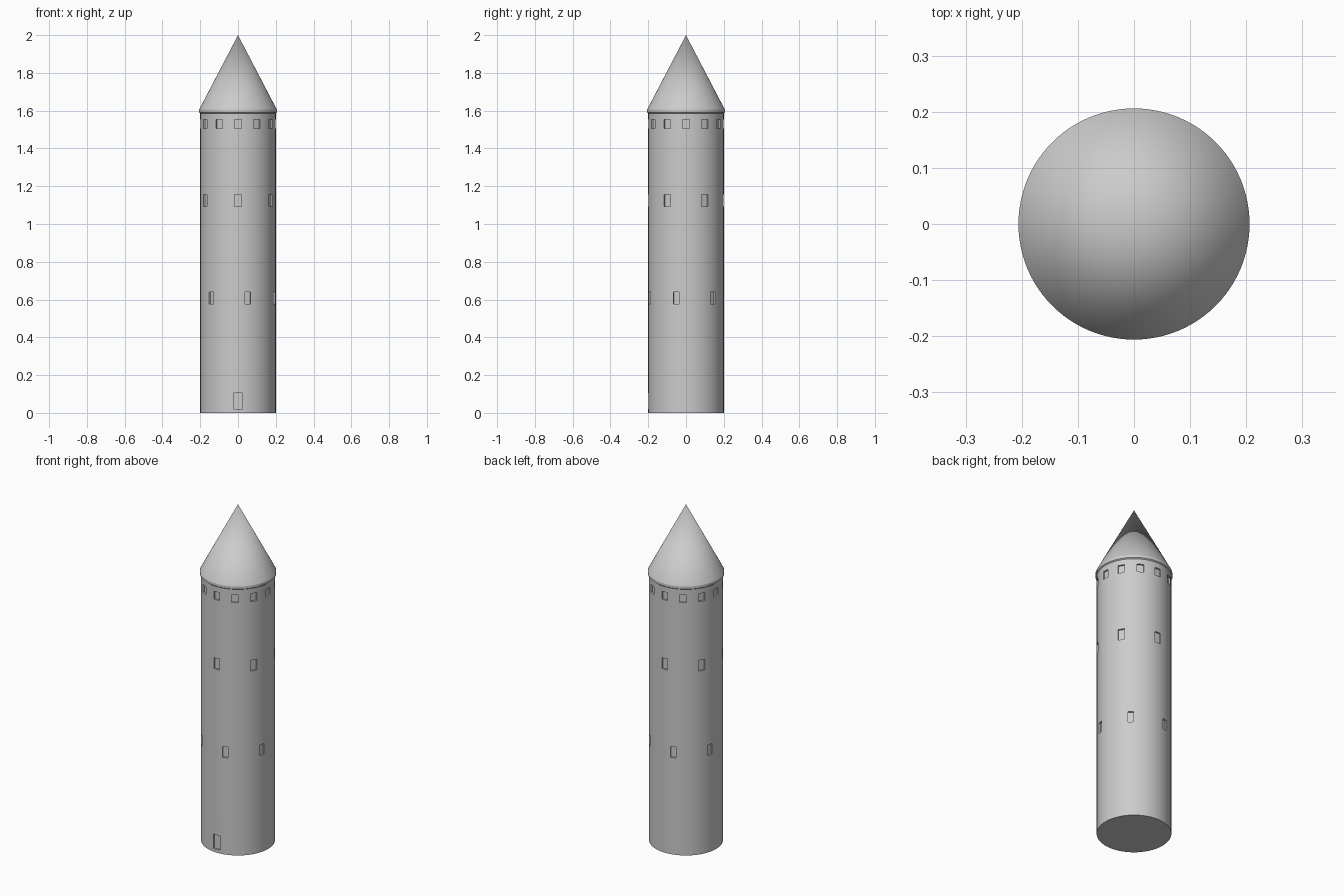
import bpy, bmesh, math
from mathutils import Matrix

if "Cube" in bpy.data.objects:
    bpy.data.objects.remove(bpy.data.objects["Cube"])

SIDES = 96
R = 0.2
DEPTH = 0.01

stone = bpy.data.materials.new("light grey stone")
stone.diffuse_color = (0.6, 0.6, 0.6, 1)
stone.use_nodes = True
stone.node_tree.nodes["Principled BSDF"].inputs["Base Color"].default_value = stone.diffuse_color


def add_object(name, bm):
    mesh = bpy.data.meshes.new(name)
    bmesh.ops.recalc_face_normals(bm, faces=bm.faces[:])
    bm.to_mesh(mesh)
    bm.free()
    mesh.materials.append(stone)
    obj = bpy.data.objects.new(name, mesh)
    bpy.context.collection.objects.link(obj)
    return obj


def lathe(name, profile):
    """Spin an (r, z) profile that starts and ends on the axis."""
    bm = bmesh.new()
    verts = [bm.verts.new((r, 0, z)) for r, z in profile]
    edges = [bm.edges.new(p) for p in zip(verts, verts[1:])]
    bmesh.ops.spin(bm, geom=verts + edges, cent=(0, 0, 0), axis=(0, 0, 1),
                   angle=2 * math.pi, steps=SIDES, use_merge=True)
    bmesh.ops.remove_doubles(bm, verts=bm.verts[:], dist=1e-5)
    return add_object(name, bm)


def smooth(obj):
    bpy.ops.object.select_all(action='DESELECT')
    obj.select_set(True)
    bpy.context.view_layer.objects.active = obj
    bpy.ops.object.shade_smooth_by_angle(angle=math.radians(25))


# Round tower shaft and conical roof with a thin rim
tower = lathe("tower_wall", [(0, 0), (R, 0), (R, 1.59), (0, 1.59)])
roof = lathe("roof", [(0, 1.585), (0.2, 1.585), (0.206, 1.59),
                      (0.206, 1.605), (0, 2.0)])

# Openings: count, angle of first from the front, width, bottom, top
ROWS = [
    (1, 0, 0.046, 0.02, 0.105),     # door
    (6, 15, 0.032, 0.577, 0.641),   # lower windows
    (6, 0, 0.038, 1.092, 1.157),    # middle windows
    (12, 0, 0.038, 1.506, 1.553),   # top windows
]
bm = bmesh.new()
for count, start, width, low, high in ROWS:
    for i in range(count):
        turn = Matrix.Rotation(math.radians(start + 360 * i / count), 4, 'Z')
        place = Matrix.Translation((0, -(R - DEPTH + 0.025), (low + high) / 2))
        size = Matrix.Diagonal((width, 0.05, high - low, 1))
        bmesh.ops.create_cube(bm, size=1, matrix=turn @ place @ size)
cutter = add_object("opening_cutter", bm)
cutter.hide_render = True

# Sink the door and windows into the wall
cut = tower.modifiers.new("openings", 'BOOLEAN')
cut.operation = 'DIFFERENCE'
cut.solver = 'EXACT'
cut.object = cutter
bpy.context.view_layer.objects.active = tower
bpy.ops.object.modifier_apply(modifier=cut.name)
bpy.data.objects.remove(cutter, do_unlink=True)

smooth(tower)
smooth(roof)
